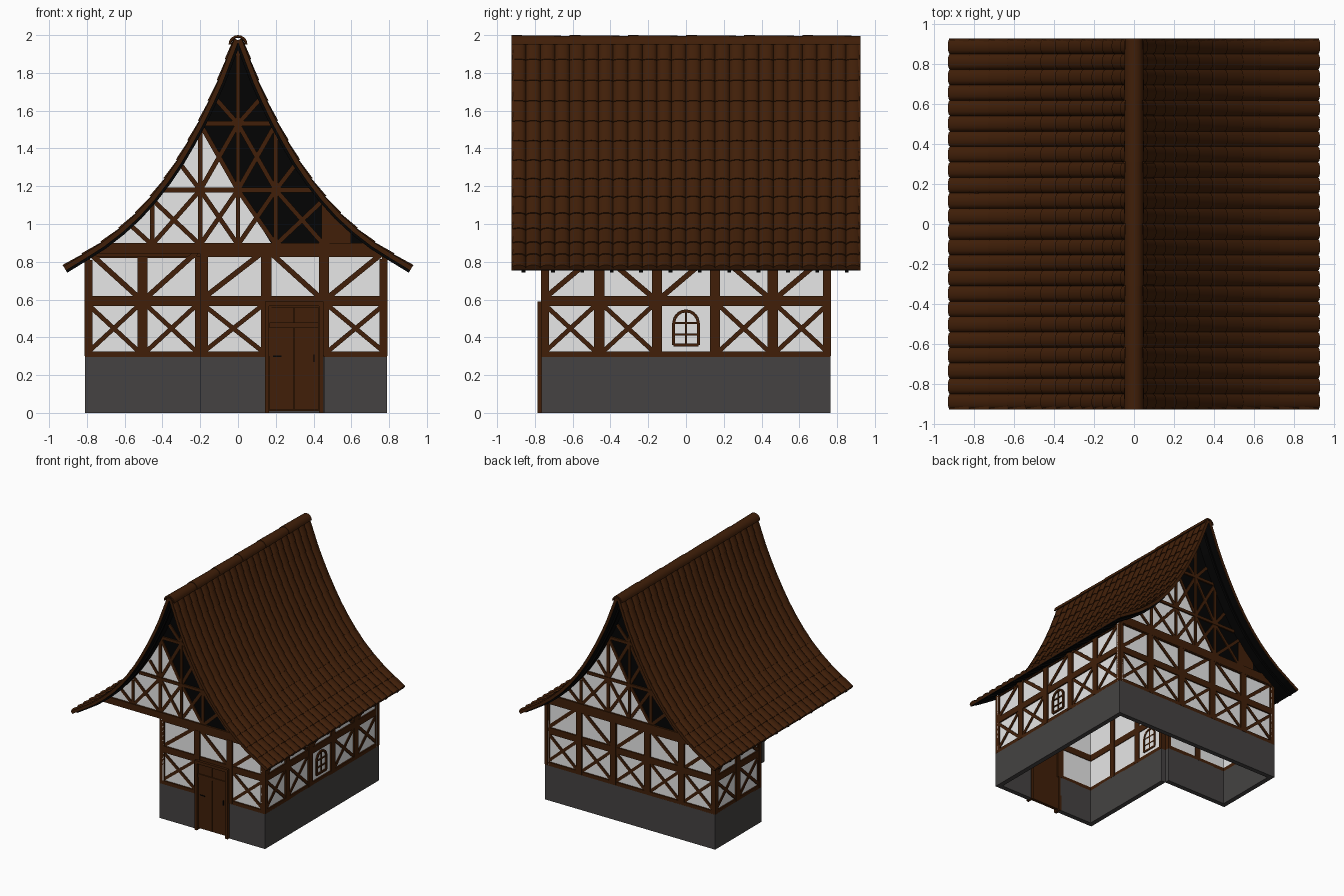
import bpy, bmesh, math
from mathutils import Vector

if "Cube" in bpy.data.objects:
    bpy.data.objects.remove(bpy.data.objects["Cube"])

def material(name, rgb):
    m = bpy.data.materials.new(name)
    m.diffuse_color = (*rgb, 1)
    m.use_nodes = True
    m.node_tree.nodes["Principled BSDF"].inputs["Base Color"].default_value = m.diffuse_color
    return m

TIMBER = material("timber_brown", (0.052, 0.0135, 0.0025))
ROOF = material("roof_brown", (0.051, 0.0133, 0.0025))
PLASTER = material("white_plaster", (0.8, 0.8, 0.8))
STONE = material("grey_stone", (0.059, 0.055, 0.054))
DARK = material("dark_lining", (0.001, 0.001, 0.001))

def finish(bm, name, mat, recalc=True, smooth=False):
    if recalc:
        bmesh.ops.recalc_face_normals(bm, faces=bm.faces[:])
    me = bpy.data.meshes.new(name)
    bm.to_mesh(me)
    bm.free()
    me.materials.append(mat)
    ob = bpy.data.objects.new(name, me)
    bpy.context.collection.objects.link(ob)
    if smooth:
        bpy.context.view_layer.objects.active = ob
        ob.select_set(True)
        bpy.ops.object.shade_smooth_by_angle(angle=math.radians(40))
        ob.select_set(False)

def prism(bm, front, back):
    a = [bm.verts.new(p) for p in front]
    b = [bm.verts.new(p) for p in back]
    n = len(a)
    bm.faces.new(a)
    bm.faces.new(b[::-1])
    for i in range(n):
        bm.faces.new((a[i], b[i], b[(i + 1) % n], a[(i + 1) % n]))

class Frame:
    """Wall plane: u along the wall, z up, w outwards."""
    def __init__(self, p0, p1):
        self.o = Vector((*p0, 0))
        v = Vector((*p1, 0)) - self.o
        self.length = v.length
        self.d = v.normalized()
        self.n = Vector((self.d.y, -self.d.x, 0))

    def plate(self, bm, pts, w0, w1):
        at = lambda u, z, w: self.o + self.d * u + self.n * w + Vector((0, 0, z))
        prism(bm, [at(u, z, w0) for u, z in pts], [at(u, z, w1) for u, z in pts])

    def rect(self, bm, u0, u1, z0, z1, w0=-0.04, w1=0.0):
        self.plate(bm, [(u0, z0), (u1, z0), (u1, z1), (u0, z1)], w0, w1)

    def beam(self, bm, a, b, width=0.024, w0=-0.02, w1=-0.004):
        a, b = Vector(a), Vector(b)
        t = (b - a).normalized() * width / 2
        s = Vector((-t.y, t.x))
        self.plate(bm, [a - s, b - s, b + s, a + s], w0, w1)

def window(f, bm, u):
    # arched frame with glazing bars
    pts = [(u - 0.065, 0.36), (u - 0.065, 0.475)]
    pts += [(u - 0.065 * math.cos(k * math.pi / 8), 0.475 + 0.065 * math.sin(k * math.pi / 8)) for k in range(1, 9)]
    pts += [(u + 0.065, 0.36)]
    for a, b in zip(pts, pts[1:] + pts[:1]):
        f.beam(bm, a, b, 0.016, -0.04, 0.0)
    f.beam(bm, (u, 0.36), (u, 0.54), 0.01, -0.036)
    for z in (0.415, 0.475):
        f.beam(bm, (u - 0.065, z), (u + 0.065, z), 0.01, -0.036)

def wall(name, p0, p1, lines, top, window_bay=None, door_bay=None, flip=0):
    # lines: positions of the posts along the wall
    f = Frame(p0, p1)
    L = f.length
    wood, white, stone = bmesh.new(), bmesh.new(), bmesh.new()
    for i, (u0, u1) in enumerate(zip(lines, lines[1:])):
        a, b = u0 + 0.02, u1 - 0.02
        f.rect(white, u0, u1, 0.59, top, -0.034, -0.012)
        z = min(top + 0.02, 0.85)
        f.beam(wood, *(((a, z), (b, 0.61)) if (i + flip) % 2 else ((a, 0.61), (b, z))), 0.028)
        if i == door_bay:
            continue
        f.rect(stone, u0, u1, 0, 0.3)
        f.rect(white, u0, u1, 0.3, 0.59, -0.034, -0.012)
        f.rect(wood, u0, u1, 0.295, 0.325)
        if i == window_bay:
            window(f, wood, (u0 + u1) / 2)
        else:
            f.beam(wood, (a, 0.325), (b, 0.57))
            f.beam(wood, (a, 0.57), (b, 0.325))
    # posts and rails
    for u in lines:
        f.rect(wood, max(0, u - 0.027), min(L, u + 0.027), 0.3, top, -0.041, 0.002)
    f.rect(wood, 0, L, 0.565, 0.62)
    f.rect(wood, 0, L, top - 0.01, top)
    finish(wood, name + "_timber", TIMBER)
    finish(white, name + "_plaster", PLASTER)
    finish(stone, name + "_stone_base", STONE)

def even(length, n):
    return [length * i / n for i in range(n + 1)]

FR, FL, BACK, INY, INX = -0.765, -0.81, 0.765, 0.147, -0.2
RIGHT = 0.79
wall("front_wall", (INX, FR), (RIGHT, FR), [0, 0.35, 0.655, 0.99], 0.835, door_bay=1)
wall("right_wall", (RIGHT, FR), (RIGHT, BACK), even(1.53, 5), 0.815, window_bay=2)
wall("back_wall", (RIGHT, BACK), (FL, BACK), even(1.6, 5), 0.83)
wall("left_wall", (FL, BACK), (FL, INY), even(BACK - INY, 2), 0.81)
wall("recess_front_wall", (FL, INY), (INX, INY), even(0.61, 2), 0.83, flip=1)
wall("recess_side_wall", (INX, INY), (INX, FR), even(INY - FR, 3), 0.9, window_bay=0)

# door with frame, planks, rails and dark fittings
f = Frame((0, FR), (1, FR))
bm = bmesh.new()
f.rect(bm, 0.142, 0.165, 0, 0.59, -0.04, 0.022)
f.rect(bm, 0.43, 0.453, 0, 0.59, -0.04, 0.022)
f.rect(bm, 0.142, 0.453, 0.565, 0.59, -0.04, 0.022)
f.rect(bm, 0.16, 0.435, 0.01, 0.57, -0.03, -0.005)
for i in range(2):
    f.rect(bm, 0.168 + i * 0.131, 0.295 + i * 0.131, 0.015, 0.56, -0.01, 0.004)
f.rect(bm, 0.168, 0.426, 0.45, 0.478, 0, 0.012)
finish(bm, "door", TIMBER)
bm = bmesh.new()
f.rect(bm, 0.185, 0.23, 0.297, 0.303, 0.003, 0.01)
f.rect(bm, 0.4, 0.406, 0.27, 0.31, 0.003, 0.012)
finish(bm, "door_fittings", DARK)

# roof curve (outer surface), resampled by length into tile rows
CURVE = [Vector(p) for p in ((0.03, 1.985), (0.125, 1.735), (0.2, 1.575), (0.3, 1.39), (0.37, 1.28),
                             (0.45, 1.173), (0.525, 1.085), (0.6, 1.012), (0.68, 0.945), (0.75, 0.895), (0.93, 0.785))]
ROWS = 13

def resample(pts, n):
    lens = [(b - a).length for a, b in zip(pts, pts[1:])]
    out = []
    for k in range(n + 1):
        s, i = sum(lens) * k / n, 0
        while i < len(lens) - 1 and s > lens[i]:
            s -= lens[i]
            i += 1
        out.append(pts[i].lerp(pts[i + 1], min(1, s / lens[i])))
    return out

PTS = resample(CURVE, ROWS)
NRM = []
for i in range(ROWS + 1):
    t = PTS[min(ROWS, i + 1)] - PTS[max(0, i - 1)]
    NRM.append(Vector((-t.y, t.x)).normalized())

def offset(i, o):
    return PTS[i] + NRM[i] * o

Y0, Y1, COLS, SEG = -0.925, 0.925, 24, 6
scallop = []
for c in range(COLS):
    for k in range(SEG + (c == COLS - 1)):
        a = math.pi * k / SEG
        scallop.append((Y0 + (Y1 - Y0) * (c + 0.5 - 0.5 * math.cos(a)) / COLS, 0.02 * math.sin(a)))

def roof_slab(bm, s, o0, o1, y0, y1):
    prof = [offset(i, o0) for i in range(ROWS + 1)] + [offset(i, o1) for i in range(ROWS, -1, -1)]
    prism(bm, [(s * p.x, y0, p.y) for p in prof], [(s * p.x, y1, p.y) for p in prof])

for s, side in ((1, "right"), (-1, "left")):
    bm = bmesh.new()
    for i in range(ROWS):
        rows = []
        for j, base, k in ((i, -0.028, 1), (i + 1, -0.022, 1), (i + 1, -0.03, 0)):
            line = []
            for y, h in scallop:
                p = offset(j, base + h * k)
                line.append(bm.verts.new((s * p.x, y, p.y)))
            rows.append(line)
        for a, b in zip(rows, rows[1:]):
            for m in range(len(a) - 1):
                face = bm.faces.new((a[m], a[m + 1], b[m + 1], b[m]))
                face.normal_update()
                if face.normal.dot(Vector((s, 0, 0.2))) < 0:
                    face.normal_flip()
    finish(bm, side + "_roof_tiles", ROOF, recalc=False, smooth=True)
    # brown verges at both ends
    bm = bmesh.new()
    for y in (Y0, Y1 - 0.015):
        roof_slab(bm, s, -0.012, -0.036, y, y + 0.015)
    finish(bm, side + "_roof_verge", ROOF)
    # dark underside and rafters
    bm = bmesh.new()
    roof_slab(bm, s, -0.03, -0.037, Y0 + 0.004, Y1 - 0.004)
    for i in range(12):
        y = -0.86 + i * 0.1555
        roof_slab(bm, s, -0.035, -0.05, y - 0.01, y + 0.01)
    finish(bm, side + "_roof_lining", DARK)

# half-round ridge caps, each slightly flared
bm = bmesh.new()
def arch(y, r):
    out = [(r * math.cos(math.pi * k / 10), y, 1.95 + r * math.sin(math.pi * k / 10)) for k in range(11)]
    return out + [(x * 0.76, y, 1.95 + (z - 1.95) * 0.76) for x, y, z in out[::-1]]
for i in range(6):
    ya = Y0 + i * (Y1 - Y0) / 6
    yb = ya + (Y1 - Y0) / 6 + 0.004
    prism(bm, arch(ya, 0.05), arch(min(yb, Y1), 0.046))
finish(bm, "ridge_caps", ROOF, smooth=True)

# gables: the back one is the front one turned half round
inner = [p for p in (offset(i, -0.036) for i in range(ROWS + 1)) if p.y > 0.9]
inner[0].x = max(inner[0].x, 0.002)
low = [p for p in inner if p.y < 1.5]
high = [p for p in inner if p.y >= 1.5]
for name, y, d in (("front", FR, 1), ("back", BACK, -1)):
    f = Frame((0, y), (d, y))
    bm = bmesh.new()
    f.plate(bm, [(-0.2, 1.51)] + [(-p.x, p.y) for p in low] + [(-0.69, 0.89), (0.18, 0.89)], -0.03, -0.012)
    finish(bm, name + "_gable_plaster", PLASTER)
    bm = bmesh.new()
    f.plate(bm, [(0.18, 0.89), (0.69, 0.89)] + [(p.x, p.y) for p in inner[::-1]]
            + [(-p.x, p.y) for p in high] + [(-0.2, 1.51)], -0.03, -0.012)
    finish(bm, name + "_gable_dark_panel", DARK)
    bm = bmesh.new()
    f.plate(bm, [(-0.775, 0.828), (0.775, 0.828), (0.775, 0.84), (0.685, 0.9), (-0.685, 0.9), (-0.775, 0.84)]
            if d < 0 else [(-0.76, 0.845), (0.76, 0.845), (0.685, 0.9), (-0.685, 0.9)], -0.04, 0.003)
    if d > 0:
        f.rect(bm, INX, 0.775, 0.832, 0.846)
    f.rect(bm, -0.395, 0.395, 1.168, 1.193)
    f.rect(bm, -0.185, 0.185, 1.52, 1.545)
    f.rect(bm, -0.011, 0.011, 0.89, 1.93)
    f.plate(bm, [(0.455, 0.9), (0.595, 0.9), (0.595, 0.965), (0.455, 1.11)], -0.034, -0.006)
    for s in (1, -1):
        f.beam(bm, (s * 0.2, 0.89), (s * 0.2, 1.5))
        f.beam(bm, (s * 0.455, 0.89), (s * 0.455, 1.1))
        for u0, u1, z0, z1 in ((0, 0.2, 0.89, 1.18), (0.2, 0.455, 0.89, 1.18), (0, 0.2, 1.18, 1.53)):
            f.beam(bm, (s * u0, z0), (s * u1, z1 if u1 < 0.4 else 1.13))
            f.beam(bm, (s * u0, z1), (s * u1, z0))
        f.beam(bm, (s * 0.2, 1.18), (s * 0.3, 1.31))
        f.beam(bm, (s * 0.455, 0.89), (s * 0.565, 0.99))
        f.beam(bm, (0, 1.53), (s * 0.115, 1.66))
    finish(bm, name + "_gable_timber", TIMBER)
